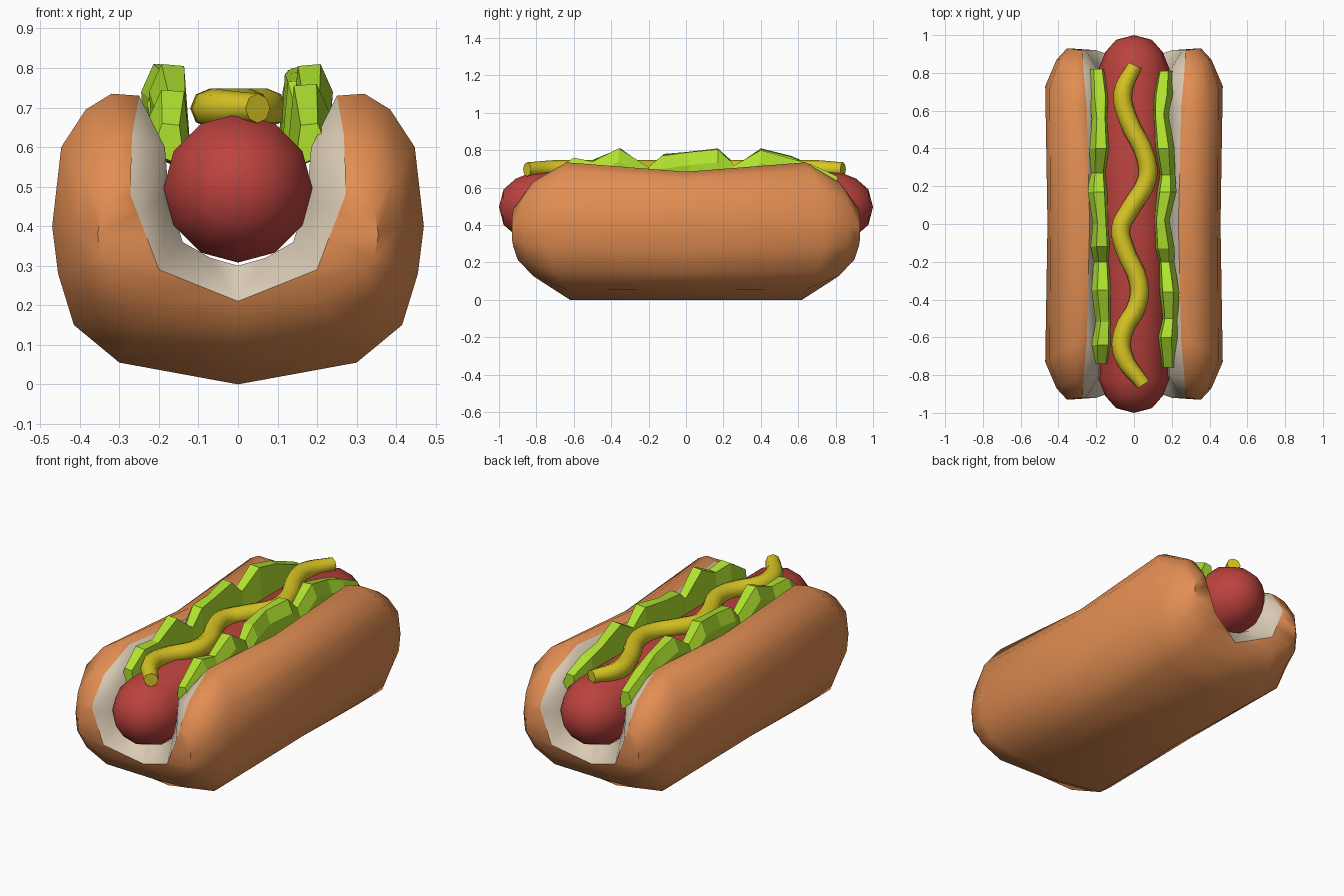
import bpy, bmesh, math

if "Cube" in bpy.data.objects:
    bpy.data.objects.remove(bpy.data.objects["Cube"])


def material(name, rgb):
    m = bpy.data.materials.new(name)
    m.diffuse_color = (*rgb, 1)
    m.use_nodes = True
    m.node_tree.nodes["Principled BSDF"].inputs["Base Color"].default_value = m.diffuse_color
    return m


CRUST = material("bun_crust", (0.76, 0.27, 0.085))
CRUMB = material("bun_crumb", (0.70, 0.60, 0.46))
MEAT = material("sausage_red", (0.50, 0.055, 0.048))
MUSTARD = material("mustard_yellow", (0.70, 0.57, 0.017))
GREEN = material("lettuce_green", (0.43, 0.76, 0.028))


def finish(bm, name, mats, angle=None):
    bmesh.ops.remove_doubles(bm, verts=bm.verts[:], dist=0.0005)
    bmesh.ops.recalc_face_normals(bm, faces=bm.faces[:])
    me = bpy.data.meshes.new(name)
    bm.to_mesh(me)
    bm.free()
    for m in mats:
        me.materials.append(m)
    ob = bpy.data.objects.new(name, me)
    bpy.context.collection.objects.link(ob)
    if angle:
        bpy.ops.object.select_all(action='DESELECT')
        bpy.context.view_layer.objects.active = ob
        ob.select_set(True)
        bpy.ops.object.shade_smooth_by_angle(angle=math.radians(angle))
    return ob


def grid(bm, rows, mat, sx=1, sy=1):
    """Loft faces between rows of points, optionally mirrored by sign."""
    vs = [[bm.verts.new((x * sx, y * sy, z)) for x, y, z in r] for r in rows]
    for a, b in zip(vs, vs[1:]):
        for i in range(len(a) - 1):
            bm.faces.new((a[i], a[i + 1], b[i + 1], b[i])).material_index = mat


# bun: one quarter of the crust, rows from the middle to the end,
# columns from the top lip round to the bottom centre line
crust = [
    [(.235, 0, .68), (.31, 0, .685), (.38, 0, .65), (.443, 0, .57), (.458, 0, .40),
     (.445, 0, .28), (.405, 0, .15), (.28, 0, .052), (0, 0, 0)],
    [(.25, .62, .73), (.32, .64, .735), (.385, .66, .695), (.447, .72, .60), (.47, .73, .40),
     (.455, .73, .28), (.415, .70, .15), (.30, .64, .055), (0, .62, 0)],
    [(.268, .82, .63), (.305, .82, .63), (.35, .84, .60), (.395, .87, .52), (.41, .87, .40),
     (.40, .87, .30), (.355, .85, .21), (.25, .82, .13), (0, .76, .09)],
    [(.271, .90, .52), (.30, .922, .49), (.32, .925, .475), (.345, .93, .44), (.355, .93, .38),
     (.345, .93, .32), (.31, .925, .29), (.21, .90, .215), (0, .82, .15)],
    [(.272, .92, .48)] * 4 + [(.255, .92, .435), (.23, .92, .37), (.20, .92, .29),
                              (.10, .885, .25), (0, .85, .21)],
]
# crumb: lip to trough, flaring out to the end edge of the crust
trough = [(.185, .60), (.175, .48), (.14, .36), (.07, .32), (0, .30)]
crumb = [[lip[0]] + [(x, y, z) for x, z in trough]
         for lip, y in zip(crust[:3], (0, .62, .80))]
end = crust[4]
crumb.append([crust[3][0], end[3], end[4], end[6], end[7], end[8]])

bm = bmesh.new()
for sx in (1, -1):
    for sy in (1, -1):
        grid(bm, crust, 0, sx, sy)
        grid(bm, crumb, 1, sx, sy)
bmesh.ops.dissolve_degenerate(bm, dist=0.0005, edges=bm.edges[:])
bun = finish(bm, "bun", [CRUST, CRUMB], 50)

# sausage: capsule turned about the y axis
R, SEG = .188, 12
prof = [(-1, 0), (-.975, .095), (-.91, .152), (-.82, R), (0, R),
        (.82, R), (.91, .152), (.975, .095), (1, 0)]
bm = bmesh.new()
grid(bm, [[(r * math.sin(i * math.tau / SEG), y, .496 + r * math.cos(i * math.tau / SEG))
           for i in range(SEG + 1)] for y, r in prof], 0)
bmesh.ops.dissolve_degenerate(bm, dist=0.0005, edges=bm.edges[:])
finish(bm, "sausage", [MEAT], 60)

# mustard: wavy tube along the top of the sausage
path = [(.005, .84), (-.06, .69), (-.03, .55), (.06, .36), (.07, .24), (-.02, .08), (-.07, -.02),
        (-.05, -.13), (.025, -.31), (.02, -.42), (-.06, -.58), (-.06, -.69), (.05, -.85)]
cu = bpy.data.curves.new("mustard", 'CURVE')
cu.dimensions = '3D'
cu.bevel_depth = .05
cu.bevel_resolution = 2
cu.resolution_u = 4
cu.use_fill_caps = True
sp = cu.splines.new('BEZIER')
sp.bezier_points.add(len(path) - 1)
for i, (p, (x, y)) in enumerate(zip(sp.bezier_points, path)):
    tip = i in (0, len(path) - 1)
    p.co = (x, y, .698)
    p.radius = .75 if tip else 1
    p.handle_left_type = p.handle_right_type = 'AUTO'
cu.materials.append(MUSTARD)
ob = bpy.data.objects.new("mustard", cu)
bpy.context.collection.objects.link(ob)
bpy.ops.object.select_all(action='DESELECT')
bpy.context.view_layer.objects.active = ob
ob.select_set(True)
bpy.ops.object.convert(target='MESH')
bpy.ops.object.shade_smooth_by_angle(angle=math.radians(60))


# lettuce: jagged flat-faced strips; stations are (y, centre distance, top height)
def lettuce(name, stations, side):
    bm = bmesh.new()
    rows = []
    for i, (y, x, top) in enumerate(stations):
        w = .048 if i % 2 else .036
        rows.append([(side * a, y, z) for a, z in
                     ((x - w, .55), (x + w, .58), (x + w + .012, top - .07),
                      (x + w * .6, top), (x - w * .6, top - .005), (x - w, .55))])
    grid(bm, rows, 0)
    bmesh.ops.remove_doubles(bm, verts=bm.verts[:], dist=0.0005)
    bmesh.ops.holes_fill(bm, edges=bm.edges[:], sides=8)
    finish(bm, name, [GREEN])


lettuce("lettuce_left", [(-.74, .17, .66), (-.64, .165, .745), (-.52, .155, .74), (-.35, .165, .81),
                         (-.20, .165, .70), (-.12, .17, .78), (.0, .17, .79), (.17, .185, .81),
                         (.27, .185, .72), (.40, .175, .81), (.56, .175, .77), (.68, .18, .72),
                         (.82, .19, .66)], -1)
lettuce("lettuce_right", [(-.76, .18, .66), (-.60, .17, .76), (-.50, .185, .74), (-.36, .18, .81),
                          (-.20, .165, .71), (-.13, .155, .77), (.02, .14, .79), (.17, .165, .805),
                          (.26, .17, .72), (.40, .155, .80), (.58, .135, .75), (.68, .145, .72),
                          (.81, .16, .66)], 1)
